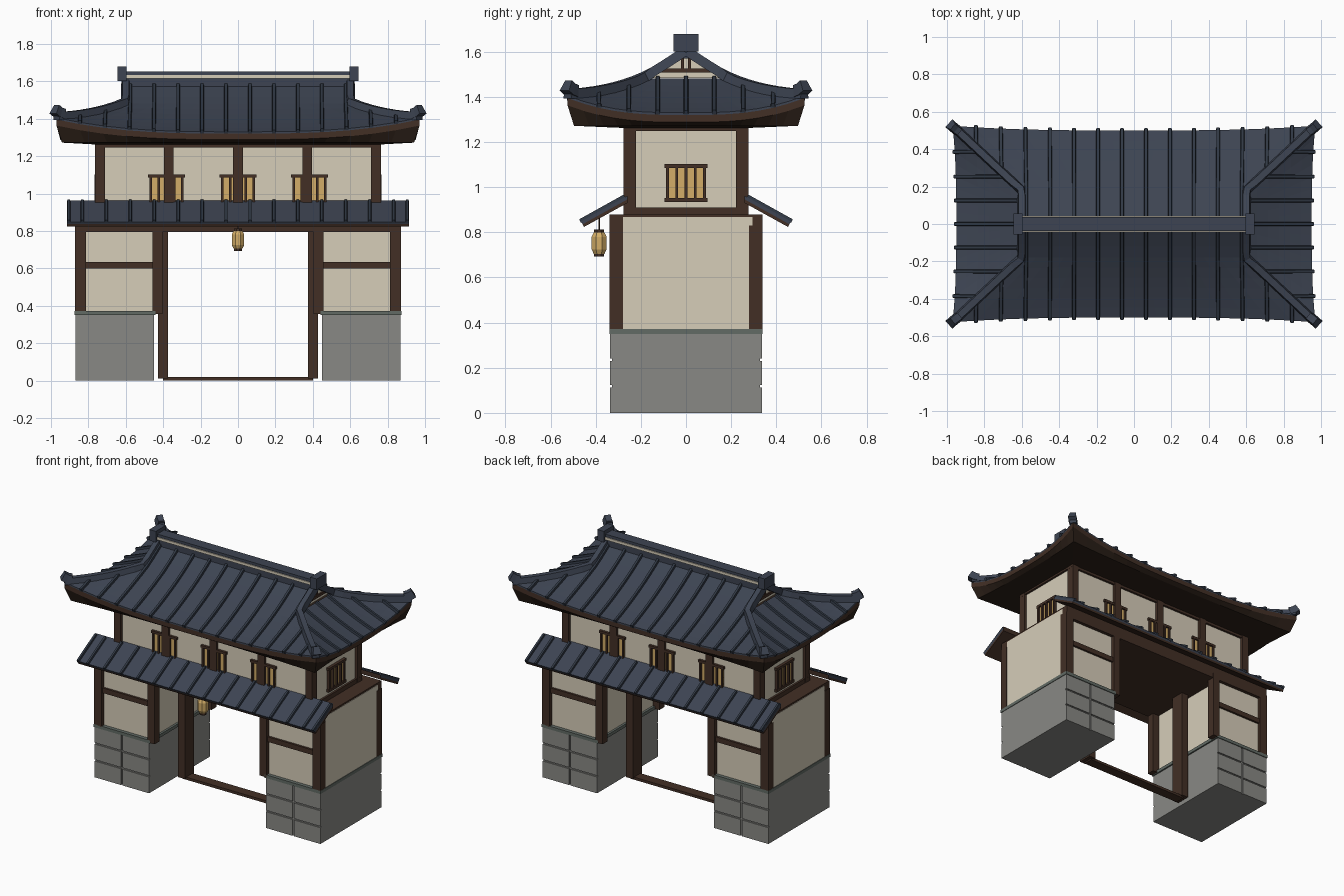
import bpy, math
from mathutils import Vector

if "Cube" in bpy.data.objects:
    bpy.data.objects.remove(bpy.data.objects["Cube"])


def material(name, r, g, b):
    lin = lambda c: ((c / 255 + 0.055) / 1.055) ** 2.4 if c > 10 else c / 255 / 12.92
    m = bpy.data.materials.new(name)
    m.diffuse_color = (lin(r), lin(g), lin(b), 1)
    m.use_nodes = True
    m.node_tree.nodes["Principled BSDF"].inputs["Base Color"].default_value = m.diffuse_color
    return m


TILE = material("blue_grey_tile", 61, 68, 82)
RIB = material("dark_tile_rib", 48, 56, 68)
WOOD = material("brown_wood", 66, 47, 37)
DARK = material("dark_wood", 44, 32, 24)
PLASTER = material("cream_plaster", 214, 205, 185)
STONE = material("grey_stone", 137, 137, 133)
CAP = material("stone_cap_grey", 98, 107, 101)
GLOW = material("warm_paper", 212, 174, 104)


def mesh(name, verts, faces, mats, idx=None):
    me = bpy.data.meshes.new(name)
    me.from_pydata([tuple(v) for v in verts], [], faces)
    for m in mats:
        me.materials.append(m)
    if idx:
        for p, i in zip(me.polygons, idx):
            p.material_index = i
    ob = bpy.data.objects.new(name, me)
    bpy.context.collection.objects.link(ob)
    return ob


def boxes(name, mat, items, mx=False, my=False):
    """Boxes (x0,x1,y0,y1,z0,z1) joined in one object, repeated across x and/or y."""
    V, F = [], []
    for x0, x1, y0, y1, z0, z1 in items:
        for sx in ((1, -1) if mx else (1,)):
            for sy in ((1, -1) if my else (1,)):
                xs, ys = sorted((x0 * sx, x1 * sx)), sorted((y0 * sy, y1 * sy))
                n = len(V)
                V += [(x, y, z) for z in (z0, z1) for x, y in
                      ((xs[0], ys[0]), (xs[1], ys[0]), (xs[1], ys[1]), (xs[0], ys[1]))]
                F += [[n + i for i in f] for f in ((3, 2, 1, 0), (4, 5, 6, 7), (0, 1, 5, 4),
                                                   (1, 2, 6, 5), (2, 3, 7, 6), (3, 0, 4, 7))]
    return mesh(name, V, F, [mat])


def sweeps(name, mat, paths, w, h, drop=0.006):
    """Trapezoid bars following paths, lying on the roof."""
    V, F = [], []
    for path in paths:
        n, P = len(V), [Vector(p) for p in path]
        for i, p in enumerate(P):
            d = P[min(i + 1, len(P) - 1)] - P[max(i - 1, 0)]
            s = d.cross(Vector((0, 0, 1))).normalized()
            up = s.cross(d).normalized()
            V += [p - s * w / 2 - up * drop, p + s * w / 2 - up * drop,
                  p + s * w * .35 + up * h, p - s * w * .35 + up * h]
        for i in range(len(P) - 1):
            a = n + 4 * i
            F += [[a + j, a + (j + 1) % 4, a + 4 + (j + 1) % 4, a + 4 + j] for j in range(4)]
        e = len(V)
        F += [[n + 3, n + 2, n + 1, n], [e - 4, e - 3, e - 2, e - 1]]
    return mesh(name, V, F, [mat])


# ---- stone bases with block joints and caps
boxes("stone_base", STONE, [(.45, .87, -.328, .328, 0, .355)], mx=True)
boxes("stone_blocks", STONE, [(a, a + .204, .32, .336, .118 * r + .005 * (r > 0), .118 * r + .113)
                              for a in (.45, .666) for r in range(3)], mx=True, my=True)
boxes("stone_cap", CAP, [(.44, .874, -.34, .34, .35, .372)], mx=True)

# ---- lower storey
boxes("lower_wall", PLASTER, [(.455, .866, -.315, .315, .37, .82), (.5, .871, -.28, .295, .37, .868)], mx=True)
boxes("lower_posts", WOOD, [(.812, .872, .28, .34, .365, .83), (.405, .458, .285, .34, .355, .83)],
      mx=True, my=True)
boxes("lower_rails", WOOD, [(.45, .82, .3, .33, .6, .635)], mx=True, my=True)
boxes("gate_posts", WOOD, [(.375, .427, -.05, .05, .01, .81)], mx=True)
boxes("gate_threshold", WOOD, [(-.4, .4, -.035, .035, 0, .018)])
boxes("floor_slab", WOOD, [(-.868, .868, -.338, .338, .795, .88)])

# ---- skirt roofs, front and back
V, F, M = [], [], []
for sy in (-1, 1):
    n = len(V)
    prof = [(.26, .962), (.465, .848), (.458, .836), (.26, .946), (.452, .824), (.26, .930)]
    V += [(x, sy * y, z) for x in (-.915, .915) for y, z in prof]
    for f, m in (((0, 1, 7, 6), 0), ((1, 2, 8, 7), 0), ((2, 4, 10, 8), 1), ((4, 5, 11, 10), 1),
                 ((0, 3, 2, 1), 0), ((3, 5, 4, 2), 1), ((6, 7, 8, 9), 0), ((9, 8, 10, 11), 1), ((5, 0, 6, 11), 1)):
        f = [n + i for i in f]
        F.append(f if sy < 0 else f[::-1])
        M.append(m)
mesh("skirt_roof", V, F, [TILE, WOOD], M)
ribs_x = [s * (.064 + .128 * k) for k in range(7) for s in (-1, 1)]
sweeps("skirt_ribs", RIB, [[(x, sy * .27, .957), (x, sy * .468, .847)]
                           for x in ribs_x + [-.905, .905] for sy in (-1, 1)], .02, .012)

# ---- upper storey
boxes("upper_wall", PLASTER, [(-.748, .748, -.255, .255, .88, 1.265)])
boxes("upper_posts", WOOD, [(x - .026, x + .026, .222, .276, .88, 1.265) for x in (0, .37, .738)],
      mx=True, my=True)
boxes("upper_beams", WOOD, [(-.765, .765, .24, .27, 1.245, 1.268), (-.765, .765, .24, .27, .88, .91)], my=True)
boxes("upper_side_beams", WOOD, [(.74, .762, -.27, .27, 1.25, 1.268), (.74, .762, -.27, .27, .88, .91)], mx=True)


def window(c, hw):
    """Spans (a0,a1,z0,z1) of the frame and bars of a barred window."""
    out = [(c - hw - .006, c + hw + .006, 1.085, 1.102), (c - hw - .006, c + hw + .006, .935, .952)]
    for i in range(5):
        a = c - hw + .008 + (2 * hw - .016) * i / 4
        out.append((a - .006, a + .006, .94, 1.09))
    return out


cs = (-.382, 0, .382)
boxes("window_paper", GLOW, [(c - .09, c + .09, .25, .26, .94, 1.09) for c in cs], my=True)
boxes("window_bars", WOOD, [(a, b, .25, .272, c, d) for k in cs for a, b, c, d in window(k, .092)], my=True)
boxes("side_window_paper", GLOW, [(.74, .754, -.085, .085, .94, 1.09)], mx=True)
boxes("side_window_bars", WOOD, [(.74, .768, a, b, c, d) for a, b, c, d in window(0, .09)], mx=True)

# ---- main hip-and-gable roof
TG = .64                                   # where hips meet the gable


def roof_pt(side, u, t):
    """side 0/2 = front/back, 1/3 = right/left; u along the eave, t up the slope."""
    k = min(t, TG) / TG
    X, Y = .95 - .35 * k, .5 * (1 - t)
    lift = (1 - k) ** 1.4 * abs(u) ** 3
    s = math.copysign(1, u)
    z = 1.33 + .265 * (.7 * t + .3 * t * t) + .075 * lift
    if side % 2 == 0:
        x, y = u * X + s * .02 * lift, -Y - .025 * lift
    else:
        x, y = X + .02 * lift, u * Y + s * .025 * lift
    return Vector((x, y, z)) if side < 2 else Vector((-x, -y, z))


V, F, M = [], [], []
NU = 16
for side in range(4):
    ts = [TG * j / 6 for j in range(7)] + ([.76, .88, 1] if side % 2 == 0 else [])
    n = len(V)
    V += [roof_pt(side, -1 + 2 * i / NU, t) for t in ts for i in range(NU + 1)]
    for j in range(len(ts) - 1):
        for i in range(NU):
            a = n + j * (NU + 1) + i
            F.append([a, a + 1, a + NU + 2, a + NU + 1])
            M.append(0)
# eave board and soffit rings under the perimeter
rim = [roof_pt(s, -1 + 2 * i / NU, 0) for s in range(4) for i in range(NU)]
n, R = len(V), len(rim)
for p in rim:
    V += [p, p - Vector((0, 0, .01)), p - Vector((0, 0, .042)),
          Vector((p.x * .97, p.y * .945, 1.272)), Vector((p.x * .78, p.y * .5, 1.262))]
for i in range(R):
    a, b = n + 5 * i, n + 5 * ((i + 1) % R)
    for r, m in enumerate((0, 1, 2, 2)):
        F.append([a + r + 1, b + r + 1, b + r, a + r])
        M.append(m)
F.append([n + 5 * i + 4 for i in range(R)][::-1])
M.append(2)
mesh("main_roof", V, F, [TILE, WOOD, DARK], M)

# tile ribs running up each slope
paths = []
for side in range(4):
    even = side % 2 == 0
    for a in (ribs_x if even else [s * .125 * k for k in range(4) for s in ((1, -1) if k else (1,))]):
        if even:
            top = 1 if abs(a) < .6 else TG * (.95 - abs(a)) / .35
        else:
            top = min(TG, 1 - abs(a) / .5)
        pts = []
        for j in range(9):
            t = top * j / 8
            half = .95 - .35 * min(t, TG) / TG if even else .5 * (1 - t)
            pts.append(roof_pt(side, max(-1, min(1, a / max(half, .001))), t))
        pts[0] += (pts[0] - pts[1]).normalized() * .008
        paths.append(pts)
sweeps("roof_ribs", RIB, paths, .022, .014)

# hip ridges with upturned tips, carried on up the gable edges
hips, tips = [], []
for sx in (-1, 1):
    for sy in (-1, 1):
        q = lambda p: (p[0] * sx, -p[1] * sy, p[2])
        hips.append([q(roof_pt(0, 1, TG * j / 8)) for j in range(9)]
                    + [q(roof_pt(0, 1, t)) for t in (.72, .82, .92, 1)])
        tips.append([(.94 * sx, .497 * sy, 1.412), (.963 * sx, .515 * sy, 1.42), (.985 * sx, .535 * sy, 1.438)])
sweeps("hip_ridges", TILE, hips, .05, .03, .012)
sweeps("hip_tips", TILE, tips, .056, .042, .012)

# gable ends: plaster triangle, beam and struts
V, F = [], []
for sx in (-1, 1):
    n = len(V)
    V += [(sx * .592, -.18, 1.485), (sx * .592, .18, 1.485), (sx * .592, 0, 1.6)]
    F.append([n, n + 1, n + 2] if sx > 0 else [n + 2, n + 1, n])
mesh("gable_wall", V, F, [PLASTER])
boxes("gable_timbers", WOOD, [(.585, .602, -.11, .11, 1.508, 1.526), (.585, .6, .008, .022, 1.52, 1.58),
                              (.585, .6, -.022, -.008, 1.52, 1.58)], mx=True)

# main ridge with pale course and end blocks
boxes("ridge_base", TILE, [(-.61, .61, -.035, .035, 1.57, 1.618)])
boxes("ridge_pale_course", PLASTER, [(-.6, .6, -.044, .044, 1.616, 1.634)])
boxes("ridge_top", TILE, [(-.61, .61, -.038, .038, 1.634, 1.653)])
boxes("ridge_end_blocks", TILE, [(.595, .645, -.055, .055, 1.602, 1.678)], mx=True)


# ---- hanging lantern
def lathe(name, mat, prof, y=-.385, n=8):
    V = [(r * math.cos(math.tau * (i + .5) / n), y + r * math.sin(math.tau * (i + .5) / n), z)
         for r, z in prof for i in range(n)]
    F = [[j * n + i, j * n + (i + 1) % n, (j + 1) * n + (i + 1) % n, (j + 1) * n + i]
         for j in range(len(prof) - 1) for i in range(n)]
    F += [list(range(n))[::-1], [(len(prof) - 1) * n + i for i in range(n)]]
    return mesh(name, V, F, [mat])


lathe("lantern_body", GLOW, [(.026, .705), (.036, .725), (.036, .78), (.026, .8)])
lathe("lantern_bottom", WOOD, [(.024, .692), (.024, .707)])
lathe("lantern_top", WOOD, [(.024, .798), (.024, .812)])
lathe("lantern_cord", WOOD, [(.004, .81), (.004, .872)])
